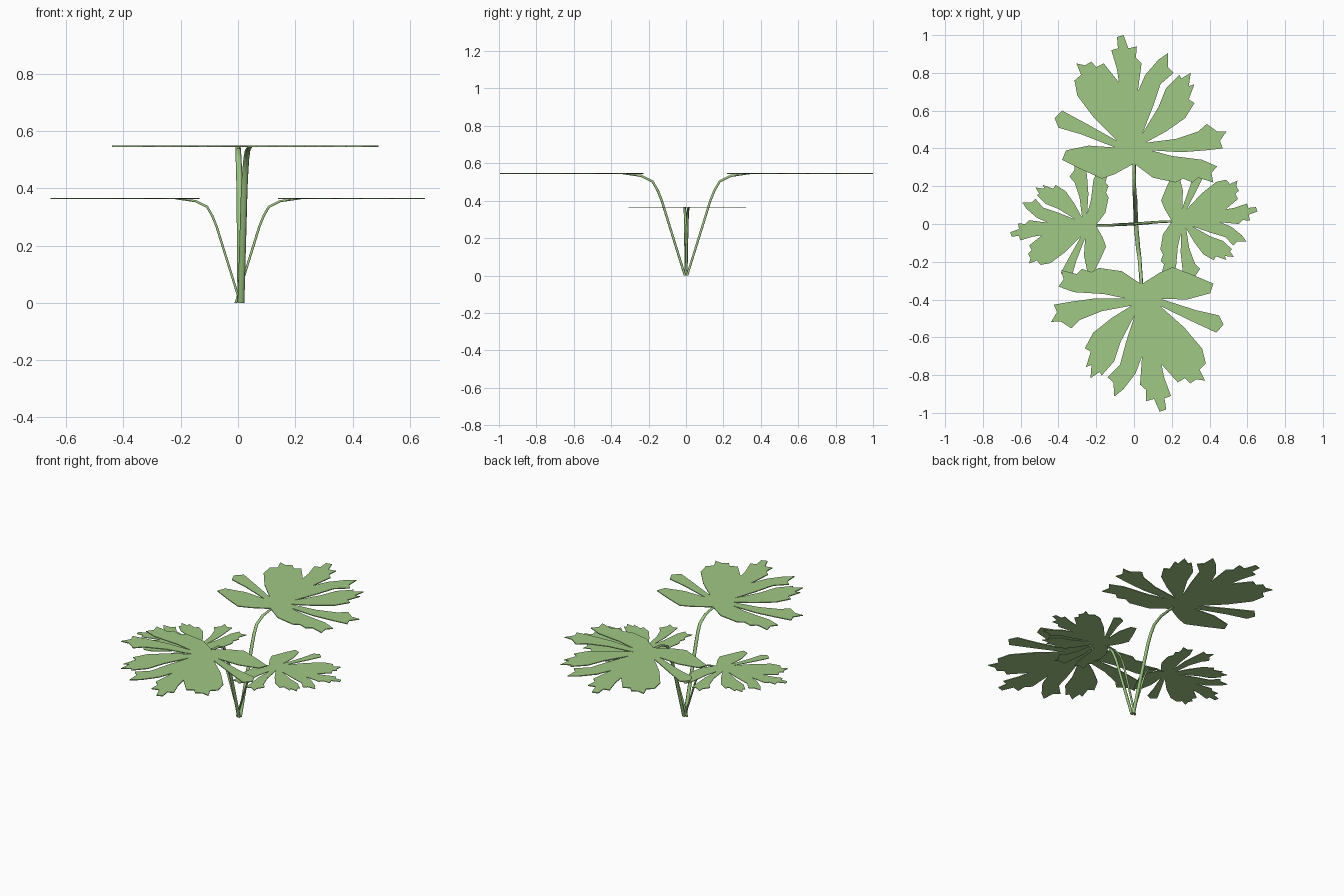
import bpy, bmesh, math
from mathutils import Vector, Matrix

if "Cube" in bpy.data.objects:
    bpy.data.objects.remove(bpy.data.objects["Cube"])

green = bpy.data.materials.new("leaf_green")
green.diffuse_color = (0.35, 0.58, 0.235, 1)
green.use_nodes = True
green.node_tree.nodes["Principled BSDF"].inputs["Base Color"].default_value = green.diffuse_color

# Outline of one large leaf, lobe by lobe, counter-clockwise from the stalk
OUTLINE = [
    # low right lobe
    (0.00, .32), (.10, .245), (.22, .22), (.26, .24), (.31, .22), (.34, .245), (.42, .22), (.41, .27),
    (.44, .305), (.36, .34), (.20, .36), (.09, .39),
    # right lobe
    (.25, .38), (.38, .39), (.47, .40), (.455, .44), (.49, .49), (.44, .49), (.385, .53), (.34, .49), (.22, .45), (.06, .43),
    # upper right lobe
    (.17, .49), (.27, .56), (.32, .64), (.29, .66), (.32, .74), (.29, .73), (.30, .80), (.25, .77),
    (.24, .79), (.17, .72), (.13, .62), (.045, .48),
    # middle lobe, right finger
    (.10, .62), (.14, .74), (.21, .80), (.18, .83), (.18, .905), (.13, .87), (.06, .79), (.02, .70),
    # middle lobe, top finger
    (.04, .85), (.01, .88), (.015, .94), (-.03, .93), (-.055, 1.0), (-.09, .99), (-.085, .93), (-.12, .92), (-.09, .82), (-.08, .75),
    # broad left finger
    (-.16, .85), (-.20, .83), (-.225, .86), (-.26, .84), (-.305, .85), (-.28, .79), (-.315, .76), (-.30, .68), (-.21, .56), (-.09, .44),
    # left lobe
    (-.25, .53), (-.38, .60), (-.42, .56), (-.40, .51), (-.28, .475), (-.10, .405),
    # low left lobe
    (-.24, .415), (-.36, .39), (-.38, .34), (-.27, .285), (-.17, .24), (-.10, .265),
]
LEAF_Z, THICK = 0.544, 0.005
# Stalk centre line in the leaf's own frame
STALK = [(0, .006, 0), (-.004, .13, .40), (-.006, .152, .455), (-.008, .18, .503),
         (-.009, .24, .533), (-.01, .345, .545)]


def finish(bm, name, m):
    bmesh.ops.transform(bm, matrix=m, verts=bm.verts)
    bmesh.ops.recalc_face_normals(bm, faces=bm.faces)
    mesh = bpy.data.meshes.new(name)
    bm.to_mesh(mesh)
    bm.free()
    mesh.materials.append(green)
    ob = bpy.data.objects.new(name, mesh)
    bpy.context.collection.objects.link(ob)
    return ob


def leaf_blade(name, m):
    bm = bmesh.new()
    face = bm.faces.new([bm.verts.new((x - .01, y, LEAF_Z)) for x, y in OUTLINE])
    top = bmesh.ops.extrude_face_region(bm, geom=[face])["geom"]
    bmesh.ops.translate(bm, vec=(0, 0, THICK), verts=[v for v in top if isinstance(v, bmesh.types.BMVert)])
    bmesh.ops.triangulate(bm, faces=[f for f in bm.faces if len(f.verts) > 4])
    finish(bm, name, m)


def leaf_stalk(name, m, sides=6):
    bm = bmesh.new()
    pts = [Vector(p) for p in STALK]
    rings = []
    for i, p in enumerate(pts):
        t = (pts[min(i + 1, len(pts) - 1)] - pts[max(i - 1, 0)]).normalized()
        u = Vector((1, 0, 0))
        n = t.cross(u).normalized()
        w = 0.012 - 0.003 * i / (len(pts) - 1)
        if i == 0:      # keep the foot level on the ground
            n = Vector((0, 1, 0))
        h = 0.007 if i < len(pts) - 1 else 0.003
        rings.append([bm.verts.new(p + u * w * math.cos(a) + n * h * math.sin(a))
                      for a in (2 * math.pi * k / sides for k in range(sides))])
    for a, b in zip(rings, rings[1:]):
        for k in range(sides):
            f = bm.faces.new((a[k], a[(k + 1) % sides], b[(k + 1) % sides], b[k]))
            f.smooth = True
    bm.faces.new(rings[0])
    bm.faces.new(rings[-1])
    finish(bm, name, m)


# Two large leaves (back, front) and two small ones (left, right)
for side, angle, size, x in (("back", 0, 1, .01), ("front", 183.5, 1, .01),
                             ("left", 90, .667, .012), ("right", -88, .667, -.012)):
    m = Matrix.Translation((x, 0, 0)) @ Matrix.Rotation(math.radians(angle), 4, 'Z') @ Matrix.Scale(size, 4)
    leaf_blade(side + "_leaf", m)
    leaf_stalk(side + "_stalk", m)
